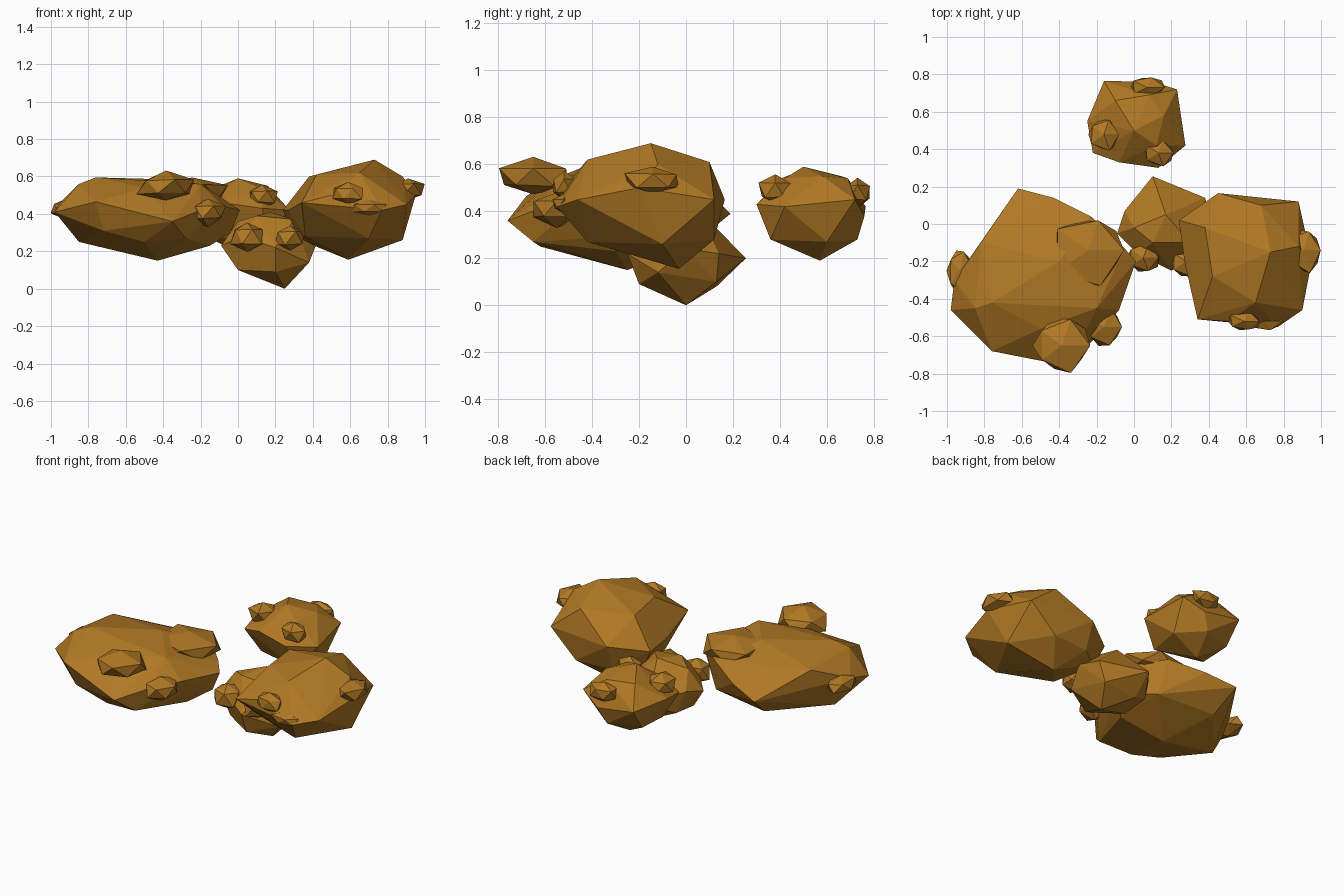
import bpy, bmesh, random
from mathutils import Vector

random.seed(4)
mat = bpy.data.materials.new("ochre_stone")
mat.diffuse_color = (0.44, 0.19, 0.018, 1)


def finish(bm, name):
    bmesh.ops.recalc_face_normals(bm, faces=bm.faces)
    me = bpy.data.meshes.new(name)
    bm.to_mesh(me)
    bm.free()
    me.materials.append(mat)
    bpy.context.collection.objects.link(bpy.data.objects.new(name, me))


def rock(name, *rings):
    """Faceted boulder: convex hull round a crown, a girdle and a base."""
    bm = bmesh.new()
    for ring in rings:
        for p in ring:
            bm.verts.new(p)
    res = bmesh.ops.convex_hull(bm, input=bm.verts)
    junk = {g for g in res["geom_interior"] if isinstance(g, bmesh.types.BMVert)}
    bmesh.ops.delete(bm, geom=list(junk), context='VERTS')
    finish(bm, name)


def pebble(name, c, r):
    """Small jittered lump half sunk in a boulder."""
    bm = bmesh.new()
    bmesh.ops.create_icosphere(bm, subdivisions=1, radius=1)
    for v in bm.verts:
        k = random.uniform(0.92, 1.2)
        v.co = Vector([c[i] + v.co[i] * r[i] * k for i in range(3)])
    finish(bm, name)


# Large flat boulder on the left
rock("left_boulder",
     [(-.76, -.42, .595), (-.85, -.45, .56), (-.4, -.2, .585), (-.2, -.45, .56), (-.5, -.56, .54)],
     [(-.62, .19, .39), (-.43, .14, .44), (-.23, .04, .5), (-.05, -.13, .46),
      (.01, -.2, .42), (-.08, -.46, .44), (-.2, -.6, .42), (-.35, -.76, .36),
      (-.76, -.68, .465), (-.98, -.46, .41), (-.96, -.3, .45), (-.82, -.1, .54)],
     [(-.72, -.62, .31), (-.5, -.62, .25), (-.28, -.65, .27), (-.15, -.3, .23),
      (-.04, -.2, .3), (-.2, -.02, .28), (-.58, .03, .26), (-.85, -.3, .25), (-.43, -.25, .15)])

# Tall boulder on the right
rock("right_boulder",
     [(.73, -.15, .69), (.38, -.02, .6), (.42, -.28, .61), (.65, -.42, .62),
      (.68, .1, .61), (.88, -.12, .6)],
     [(.24, .02, .42), (.45, .165, .45), (.88, .12, .45), (.95, -.2, .5), (.9, -.46, .45),
      (.77, -.55, .42), (.5, -.52, .5), (.34, -.51, .46), (.27, -.2, .42)],
     [(.31, 0, .27), (.45, .1, .28), (.7, .12, .28), (.88, -.1, .26),
      (.7, -.42, .27), (.36, -.3, .28), (.59, -.03, .155)])

# Low boulder in the middle
rock("middle_boulder",
     [(.17, .05, .41), (.3, -.1, .37), (.1, -.1, .39), (0, -.02, .36)],
     [(.1, .255, .2), (-.05, .07, .26), (-.09, -.05, .23), (.02, -.16, .28),
      (.2, -.25, .22), (.38, -.12, .14), (.42, 0, .24), (.38, .14, .22)],
     [(0, -.08, .1), (0, .1, .12), (.1, .13, .08), (.33, .13, .1), (.2, -.2, .09), (.25, 0, 0)])

# Separate boulder at the back
rock("back_boulder",
     [(0, .5, .59), (.16, .58, .55), (-.1, .66, .55), (.12, .42, .54), (.08, .69, .54)],
     [(-.25, .55, .45), (-.16, .765, .42), (.1, .76, .38), (.23, .72, .45),
      (.275, .42, .42), (.13, .3, .43), (-.08, .33, .46), (-.22, .38, .42)],
     [(-.15, .45, .27), (.15, .36, .28), (.2, .6, .27), (.05, .73, .28),
      (-.15, .66, .28), (0, .57, .19)])

# Pebbles: centre and radii
for name, c, r in [
    ("left_top_pebble", (-.245, -.14, .515), (.2, .19, .08)),
    ("left_front_pebble", (-.385, -.65, .545), (.15, .15, .075)),
    ("left_corner_pebble", (-.16, -.55, .41), (.1, .11, .07)),
    ("left_side_pebble", (-.93, -.25, .43), (.07, .12, .05)),
    ("right_side_pebble", (.91, -.14, .53), (.09, .12, .06)),
    ("right_front_pebble", (.59, -.52, .51), (.09, .055, .06)),
    ("right_low_pebble", (.7, -.52, .43), (.09, .05, .04)),
    ("middle_left_pebble", (.05, -.18, .28), (.09, .08, .08)),
    ("middle_right_pebble", (.28, -.2, .27), (.09, .08, .07)),
    ("back_rear_pebble", (.07, .73, .48), (.09, .06, .06)),
    ("back_left_pebble", (-.16, .48, .5), (.09, .09, .07)),
    ("back_front_pebble", (.13, .38, .49), (.08, .07, .06)),
]:
    pebble(name, c, r)
